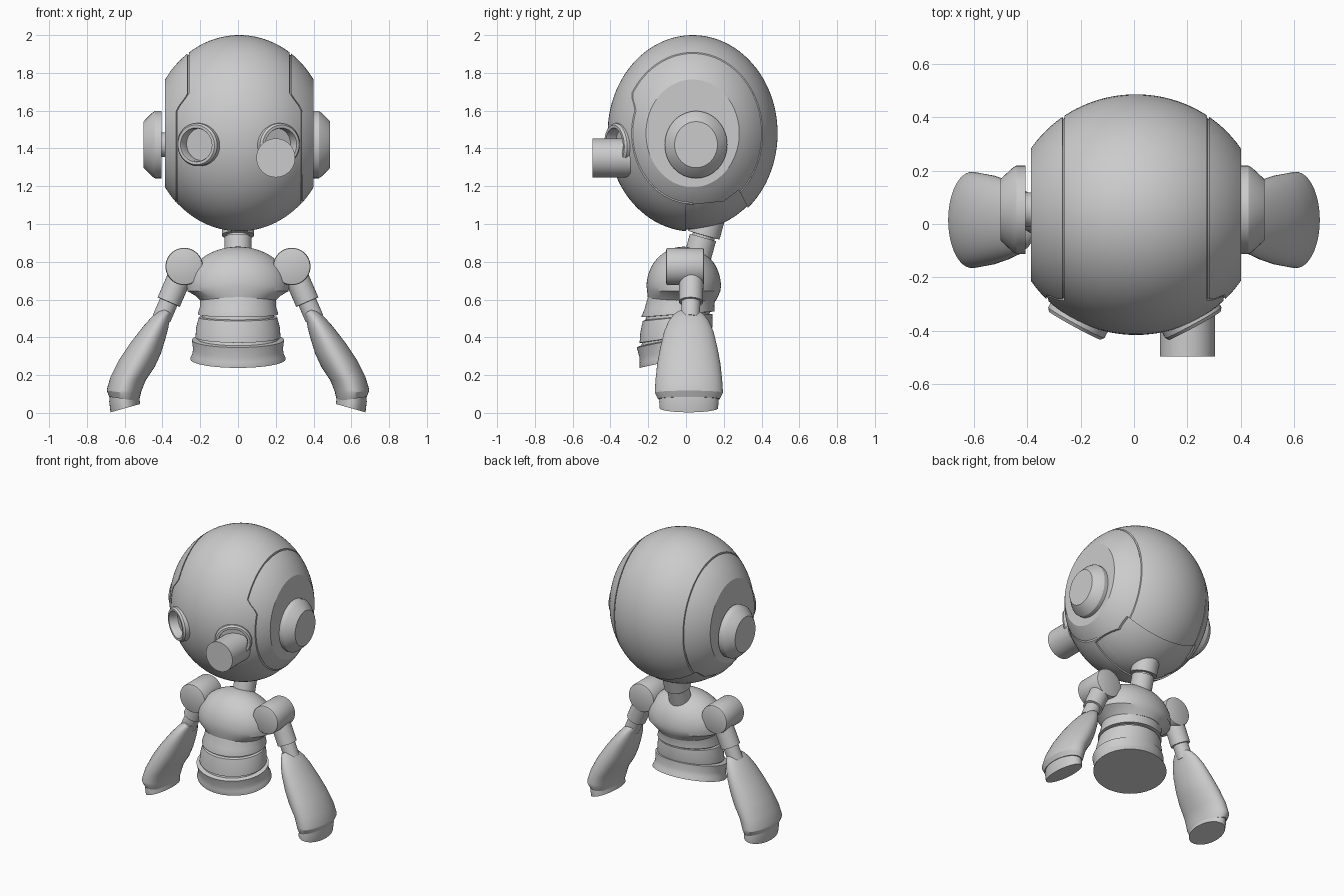
import bpy, bmesh, math
from mathutils import Vector

if "Cube" in bpy.data.objects:
    bpy.data.objects.remove(bpy.data.objects["Cube"])

TAU = 2 * math.pi


def finish(name, bm):
    bmesh.ops.recalc_face_normals(bm, faces=bm.faces)
    me = bpy.data.meshes.new(name)
    bm.to_mesh(me)
    bm.free()
    ob = bpy.data.objects.new(name, me)
    bpy.context.collection.objects.link(ob)
    return ob


def smooth(ob, angle=30):
    bpy.ops.object.select_all(action='DESELECT')
    ob.select_set(True)
    bpy.context.view_layer.objects.active = ob
    bpy.ops.object.shade_smooth_by_angle(angle=math.radians(angle))


def loft(name, rings):
    """Skin a list of point rings and cap both ends."""
    bm = bmesh.new()
    vs = [[bm.verts.new(p) for p in r] for r in rings]
    n = len(vs[0])
    for a, b in zip(vs, vs[1:]):
        for i in range(n):
            j = (i + 1) % n
            bm.faces.new((a[i], a[j], b[j], b[i]))
    bm.faces.new(vs[0])
    bm.faces.new(vs[-1])
    ob = finish(name, bm)
    smooth(ob)
    return ob


def ring(c, u, v, n=48):
    c, u, v = Vector(c), Vector(u), Vector(v)
    return [c + u * math.cos(TAU * i / n) + v * math.sin(TAU * i / n) for i in range(n)]


def lathe(name, profile, origin, axis, n=48, flat=1.0):
    """Revolve (height, radius) pairs about an axis; flat squeezes one radius."""
    axis = Vector(axis).normalized()
    ref = Vector((0, 0, 1)) if abs(axis.z) < 0.9 else Vector((1, 0, 0))
    u = axis.cross(ref).normalized()
    v = axis.cross(u)
    return loft(name, [ring(Vector(origin) + axis * h, u * r * flat, v * r, n) for h, r in profile])


def cut(ob, cutters):
    for c in cutters:
        m = ob.modifiers.new("cut", 'BOOLEAN')
        m.operation, m.solver, m.object = 'DIFFERENCE', 'EXACT', c
        bpy.context.view_layer.objects.active = ob
        bpy.ops.object.modifier_apply(modifier=m.name)
    smooth(ob)


# Head: truncated ellipsoid about x with a seam groove on each side
HC, HA, HY, HZ, SIDE, SEAM = Vector((0.007, 0.035, 1.48)), 0.47, 0.45, 0.52, 0.393, 0.27


def head(name, scale, groove):
    half = [SEAM * i / 12 for i in range(12)] + [SEAM - 0.004, SEAM - 0.003, SEAM + 0.003, SEAM + 0.004]
    half += [SEAM + (SIDE - SEAM) * i / 7 for i in range(1, 8)]
    rings = []
    for x0 in [-x for x in half[:0:-1]] + half:
        a0, sgn, pts = abs(x0), math.copysign(1, x0), []
        dip = groove if abs(a0 - SEAM) < 0.0035 else 0
        for i in range(96):
            cy, sz = math.cos(TAU * i / 96), math.sin(TAU * i / 96)
            # seam steps outward below the brow on the front
            k = min(1, max(0, (0.49 - sz) / 0.14)) if cy < 0.05 else 0
            s = SEAM + 0.062 * k
            x = a0 * s / SEAM if a0 < SEAM else s + (a0 - SEAM) * (SIDE - s) / (SIDE - SEAM)
            r = (math.sqrt(1 - (x / HA) ** 2) - dip) * scale
            pts.append(HC + Vector((x * sgn * scale, HY * r * cy, HZ * r * sz)))
        rings.append(pts)
    return loft(name, rings)


shell = head("head_shell", 1.0, 0.02)
core = head("head_core", 0.98, 0)

# Cutters: nape opening in the shell and the two eye sockets
nape = [(0, 0.85), (0, 1.1), (0.2, 1.12), (0.28, 1.18), (0.335, 1.07), (0.42, 0.85)]
nape_cut = loft("nape_cutter", [[Vector((x, y, z)) for y, z in nape] for x in (-0.6, 0.6)])
eyes = [(s, Vector((0.215 * s + 0.003, -0.362, 1.42)), Vector((0.48 * s, -0.88, -0.05))) for s in (-1, 1)]
sockets = [lathe("socket_cutter", [(-0.075, 0.095), (0.1, 0.095)], c, n) for s, c, n in eyes]
cut(shell, [nape_cut] + sockets)
cut(core, sockets)
for c in [nape_cut] + sockets:
    bpy.data.objects.remove(c)

# Eye rims with recessed lenses
for s, c, n in eyes:
    lathe("eye_rim", [(-0.04, 0.114), (0.008, 0.114), (0.02, 0.105), (0.02, 0.09),
                      (0.01, 0.086), (-0.045, 0.086)], c, n, flat=1.05)

# Telescopic eye
lathe("eye_tube", [(0, 0.103), (0.2, 0.103)], (0.2, -0.495, 1.35), (0, 1, 0), n=40)

# Ears
for s, base in ((-1, 0.405), (1, 0.393)):
    lathe("ear", [(0, 0.178), (0.035, 0.178), (0.05, 0.168), (0.09, 0.128), (0.095, 0.122)],
          (s * base, 0.053, 1.42), (s, 0, 0), flat=0.93)
    lathe("ear_axle", [(0, 0.065), (0.08, 0.065)], (s * 0.35, 0.053, 1.42), (s, 0, 0))

# Neck
neck_axis = (0, 0.27, 0.96)
lathe("neck_lower", [(-0.1, 0.072), (0.03, 0.072)], (0, 0.082, 0.9), neck_axis)
lathe("neck_upper", [(0, 0.06), (0.015, 0.06), (0.016, 0.086), (0.12, 0.086)], (0, 0.09, 0.925), neck_axis)


# Torso: (z, y centre, x radius, y radius, forward tilt)
def stack(name, rows, n=64):
    loft(name, [ring((0, y, z), (rx, 0, 0), (0, ry * math.cos(t), ry * math.sin(t)), n)
                for z, y, rx, ry, t in rows])


dome = [(0.67 + 0.21 * math.sin(a), -0.012, 0.27 * math.cos(a), 0.197 * math.cos(a), 0)
        for a in [math.pi / 2 * i / 14 for i in range(13, -1, -1)]]
dome.insert(0, (0.88, -0.012, 0.004, 0.003, 0))
stack("chest", dome + [(0.645, -0.012, 0.268, 0.194, 0), (0.62, -0.015, 0.225, 0.188, 0.02),
                       (0.585, -0.018, 0.19, 0.175, 0.04)])
stack("waist", [(0.62, -0.02, 0.2, 0.18, 0), (0.56, -0.035, 0.202, 0.185, 0.06),
                (0.53, -0.042, 0.212, 0.193, 0.08), (0.522, -0.042, 0.212, 0.193, 0.08),
                (0.521, -0.042, 0.19, 0.17, 0.08), (0.508, -0.045, 0.19, 0.17, 0.09),
                (0.505, -0.045, 0.208, 0.185, 0.1), (0.45, -0.05, 0.222, 0.193, 0.12),
                (0.4, -0.055, 0.225, 0.193, 0.15), (0.398, -0.055, 0.215, 0.18, 0.15),
                (0.387, -0.06, 0.215, 0.18, 0.18)])
stack("waist_rim", [(0.392, -0.06, 0.22, 0.19, 0.2), (0.387, -0.06, 0.244, 0.205, 0.2),
                    (0.34, -0.052, 0.238, 0.2, 0.22), (0.31, -0.047, 0.242, 0.203, 0.22),
                    (0.29, -0.042, 0.252, 0.21, 0.22), (0.284, -0.04, 0.252, 0.21, 0.22)])

# Arm sections: outer (x, z), inner (x, z), y radius
forearm = [((0.395, 0.55), (0.35, 0.525), 0.052), ((0.42, 0.538), (0.362, 0.49), 0.085),
           ((0.455, 0.51), (0.37, 0.445), 0.11), ((0.5, 0.46), (0.385, 0.39), 0.132),
           ((0.57, 0.37), (0.408, 0.315), 0.152), ((0.63, 0.28), (0.44, 0.245), 0.167),
           ((0.675, 0.19), (0.49, 0.17), 0.176), ((0.693, 0.13), (0.513, 0.11), 0.18),
           ((0.695, 0.118), (0.516, 0.095), 0.18), ((0.682, 0.085), (0.525, 0.062), 0.163)]
hand = [((0.675, 0.12), (0.525, 0.1), 0.15), ((0.682, 0.06), (0.52, 0.062), 0.157),
        ((0.675, 0.003), (0.518, 0.047), 0.155)]


def limb(name, rows, s):
    rings = []
    for (ox, oz), (ix, iz), r in rows:
        u = Vector((s * (ox - ix) / 2, 0, (oz - iz) / 2))
        rings.append(ring((s * (ox + ix) / 2, 0.015, (oz + iz) / 2), u, (0, r, 0)))
    loft(name, rings)


for s in (-1, 1):
    lathe("shoulder", [(-0.1, 0.09), (-0.097, 0.096), (-0.09, 0.099), (0.09, 0.099), (0.097, 0.096), (0.1, 0.09)],
          (s * 0.285, -0.005, 0.775), (0, 1, 0))
    lathe("upper_arm", [(0, 0.064), (0.205, 0.064), (0.206, 0.05), (0.3, 0.05)],
          (s * 0.285, 0.03, 0.775), (s * 0.4, -0.02, -0.92))
    limb("forearm", forearm, s)
    limb("hand", hand, s)
